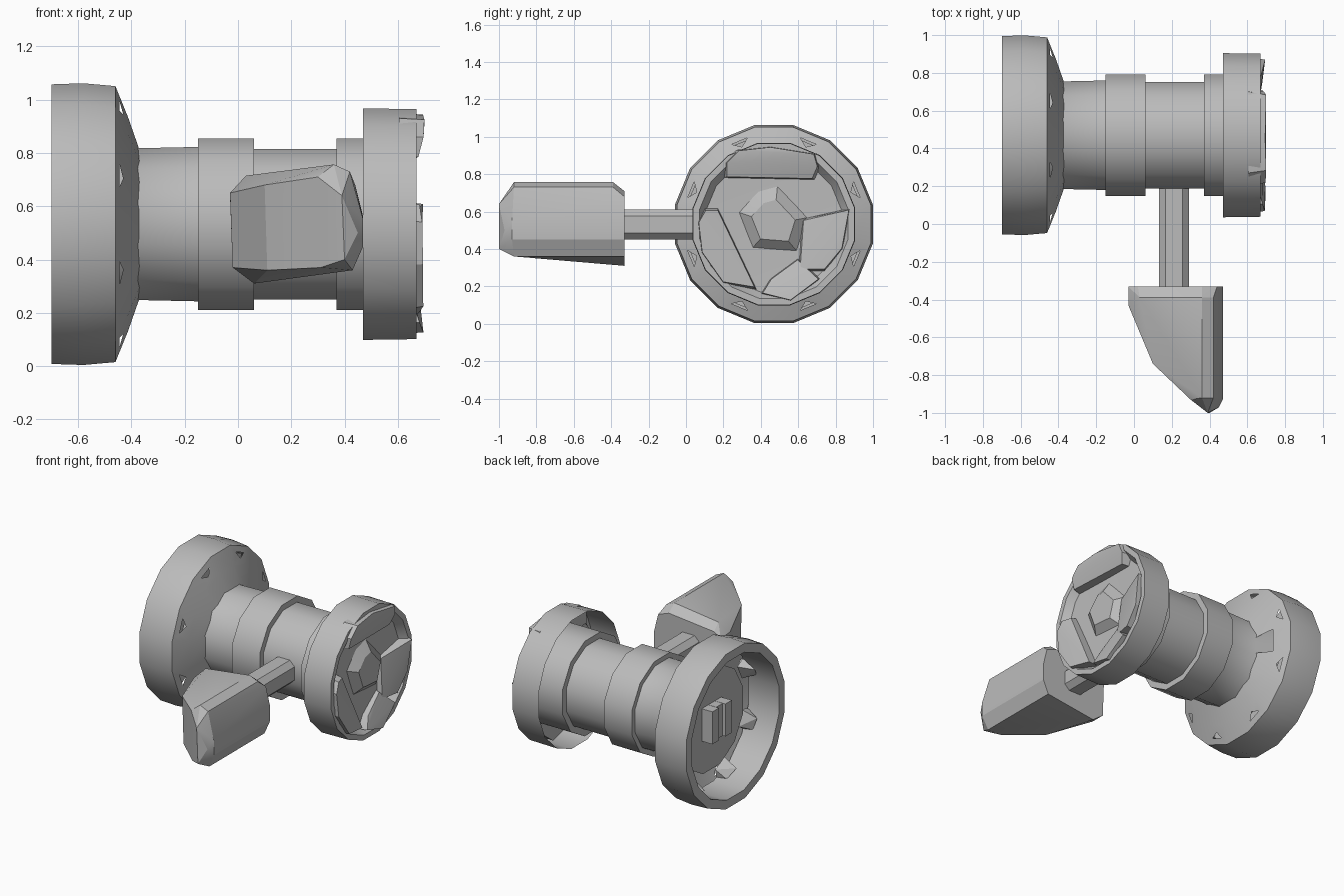
import bpy, bmesh, math
from mathutils import Vector

if "Cube" in bpy.data.objects:
    bpy.data.objects.remove(bpy.data.objects["Cube"])

CY, CZ = 0.47, 0.533          # centre line of the turned parts (runs along x)
grey = bpy.data.materials.new("plain grey")
grey.diffuse_color = (0.5, 0.5, 0.5, 1)
grey.use_nodes = True
grey.node_tree.nodes["Principled BSDF"].inputs["Base Color"].default_value = grey.diffuse_color


def finish(name, bm, angle=32):
    bmesh.ops.recalc_face_normals(bm, faces=bm.faces)
    me = bpy.data.meshes.new(name)
    bm.to_mesh(me)
    bm.free()
    me.materials.append(grey)
    ob = bpy.data.objects.new(name, me)
    bpy.context.collection.objects.link(ob)
    bpy.ops.object.select_all(action='DESELECT')
    bpy.context.view_layer.objects.active = ob
    ob.select_set(True)
    bpy.ops.object.shade_smooth_by_angle(angle=math.radians(angle))
    return ob


def lathe(profile, sides):
    """Rings of (x, radius) joined into a surface; radius 0 closes it."""
    bm = bmesh.new()
    rings = []
    for x, r in profile:
        n = sides if r else 1
        rings.append([bm.verts.new((x, CY + r * math.cos((i + .5) * math.tau / sides),
                                    CZ + r * math.sin((i + .5) * math.tau / sides)))
                      for i in range(n)])
    for a, b in zip(rings, rings[1:]):
        for i in range(sides):
            j = (i + 1) % sides
            quad = [a[i % len(a)], a[j % len(a)], b[j % len(b)], b[i % len(b)]]
            bm.faces.new(list(dict.fromkeys(quad)))
    return bm


def hull(name, points, angle=20):
    bm = bmesh.new()
    for p in points:
        bm.verts.new(p)
    bmesh.ops.convex_hull(bm, input=bm.verts)
    loose = [v for v in bm.verts if not v.link_faces]
    bmesh.ops.delete(bm, geom=loose, context='VERTS')
    bmesh.ops.dissolve_limit(bm, angle_limit=0.03, verts=bm.verts, edges=bm.edges)
    return finish(name, bm, angle)


# Wide flange: open cup with a sloping shoulder, triangular holes and one gap
bm = lathe([(-.37, .285), (-.413, .41), (-.46, .528), (-.58, .539), (-.70, .535),
            (-.70, .475), (-.47, .475)], 16)
bm.normal_update()
holes, gap = [], []
for f in bm.faces:
    c = f.calc_center_median()
    r = math.hypot(c.y - CY, c.z - CZ)
    step = round(math.atan2(c.z - CZ, c.y - CY) / (math.tau / 16)) % 16
    if -.46 < c.x < -.413 and .43 < r < .5 and step % 2:
        holes.append(f)
    elif c.x > -.413 and step == 0:
        gap.append(f)
bmesh.ops.inset_individual(bm, faces=holes, thickness=.054)
for f in holes:
    centre = f.calc_center_median()
    for v in f.verts:
        v.co = centre + (v.co - centre) * .75
tips = [list(f.verts)[:2] for f in holes]
bmesh.ops.delete(bm, geom=holes + gap, context='FACES')
for a, b in tips:
    bmesh.ops.pointmerge(bm, verts=[a, b], merge_co=(a.co + b.co) / 2)
finish("wide_flange", bm)

# Stepped barrel, reaching into both cups
finish("barrel", lathe([(-.52, 0), (-.52, .35), (-.49, .35), (-.37, .295), (-.15, .30),
                        (-.15, .333), (.06, .333), (.06, .292), (.37, .292),
                        (.37, .333), (.61, .333)], 12))

# Small end cup, open behind, with a shallow recess in front
finish("end_cup", lathe([(.47, .443), (.67, .440), (.67, .405),
                         (.62, .37), (.61, 0)], 16))

# Broken plates in the recess, outlines in (y, z)
plates = [
    [(.20, .86), (.27, .93), (.45, .95), (.70, .91), (.72, .84), (.69, .77), (.20, .78)],
    [(.06, .55), (.10, .62), (.17, .62), (.25, .36), (.38, .18), (.20, .21), (.08, .38)],
    [(.62, .56), (.80, .59), (.88, .62), (.84, .40), (.74, .28), (.60, .28)],
    [(.40, .16), (.56, .12), (.72, .24), (.60, .35), (.45, .24)],
]
for k, outline in enumerate(plates):
    cy = sum(p[0] for p in outline) / len(outline)
    cz = sum(p[1] for p in outline) / len(outline)
    pts = []
    for y, z in outline:
        outer = math.hypot(y - CY, z - CZ) / .42
        pts.append((.605, y, z))
        pts.append((.62 + .075 * min(outer, 1.03) ** 2,
                    cy + (y - cy) * .93, cz + (z - cz) * .93))
    hull("recess_plate_%d" % (k + 1), pts)

# Faceted centre boss
boss = [(.27, .60), (.38, .72), (.49, .75), (.66, .57), (.60, .38), (.35, .40)]
hull("centre_boss", [(.605, y, z) for y, z in boss] +
     [(.66, CY + (y - CY) * .6, CZ + (z - CZ) * .6) for y, z in boss])

# Wedge shards around the inside of the flange
for k in range(8):
    a = (k + .5) * math.tau / 8
    out, side = Vector((0, math.cos(a), math.sin(a))), Vector((0, -math.sin(a), math.cos(a)))
    base = Vector((0, CY, CZ))
    hull("flange_shard_%d" % (k + 1),
         [base + out * r + side * s + Vector((x, 0, 0))
          for x, r, s in [(-.47, .40, -.06), (-.47, .41, .05), (-.47, .47, -.07),
                          (-.47, .47, .06), (-.57, .44, -.03), (-.54, .47, .05)]])

# Ribbed block in the middle of the flange
for k, dy in enumerate((-.07, 0, .07)):
    hull("middle_rib_%d" % (k + 1),
         [(x, CY + dy + y, CZ + z) for x in (-.51, -.60 + .02 * (k == 1))
          for y in (-.034, .034) for z in (-.11, .11)])

# Octagonal stem
w, c = .08, .045
octagon = [(w, c), (c, w), (-c, w), (-w, c), (-w, -c), (-c, -w), (c, -w), (w, -c)]
hull("handle_stem", [(.212 + x, y, .53 + z) for x, z in octagon for y in (-.36, .24)])

# Chunky tapered grip
hull("handle_grip", [
    # inner end, next to the stem
    (-.03, -.33, .64), (.02, -.33, .675), (.36, -.33, .71), (.44, -.33, .68),
    (.47, -.33, .56), (.47, -.33, .45), (.43, -.33, .36), (.06, -.33, .31), (-.02, -.33, .37),
    # shoulder
    (-.03, -.43, .65), (.03, -.39, .715), (.36, -.39, .757), (.42, -.39, .73),
    (-.02, -.43, .37),
    # slanted side and tip
    (.10, -.74, .68), (.11, -.74, .36), (.30, -.93, .71), (.36, -.92, .757), (.42, -.92, .73),
    (.31, -.93, .37), (.43, -.92, .36), (.47, -.93, .55), (.47, -.93, .45),
    (.39, -1.0, .64), (.40, -1.0, .40), (.45, -.97, .50)])
